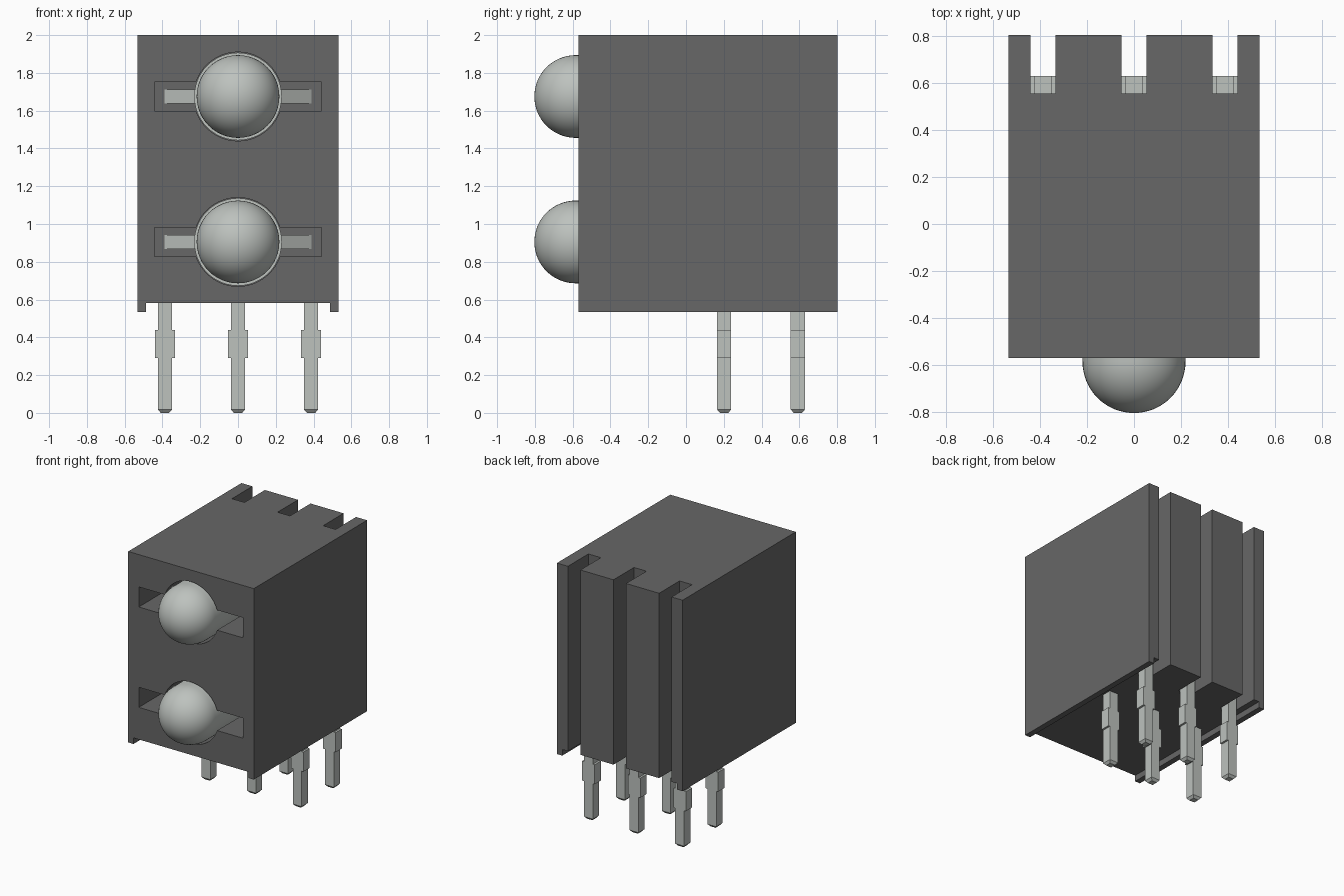
import bpy, bmesh, math
from mathutils import Vector

cube = bpy.data.objects.get("Cube")
if cube:
    bpy.data.objects.remove(cube, do_unlink=True)


def material(name, color):
    m = bpy.data.materials.new(name)
    m.use_nodes = True
    m.diffuse_color = color
    m.node_tree.nodes["Principled BSDF"].inputs["Base Color"].default_value = color
    return m


dark = material("dark grey plastic", (0.135, 0.135, 0.135, 1))
pale = material("pale grey", (0.51, 0.54, 0.515, 1))


def make(name, bm, mat):
    bmesh.ops.recalc_face_normals(bm, faces=bm.faces)
    mesh = bpy.data.meshes.new(name)
    bm.to_mesh(mesh)
    bm.free()
    mesh.materials.append(mat)
    obj = bpy.data.objects.new(name, mesh)
    bpy.context.collection.objects.link(obj)
    return obj


def prism(bm, outline, z0, z1):
    """Extrude an xy outline from z0 to z1."""
    face = bm.faces.new([bm.verts.new((x, y, z0)) for x, y in outline])
    top = bmesh.ops.extrude_face_region(bm, geom=[face])["geom"]
    bmesh.ops.translate(bm, vec=(0, 0, z1 - z0),
                        verts=[v for v in top if isinstance(v, bmesh.types.BMVert)])


def loft(bm, rings):
    """Join rings of points, capping both ends."""
    loops = [[bm.verts.new(p) for p in ring] for ring in rings]
    for a, b in zip(loops, loops[1:]):
        for i in range(len(a)):
            j = (i + 1) % len(a)
            bm.faces.new((a[i], a[j], b[j], b[i]))
    bm.faces.new(loops[0])
    bm.faces.new(loops[-1])


def rect(x0, x1, y0, y1):
    return [(x0, y0), (x1, y0), (x1, y1), (x0, y1)]


def activate(obj):
    bpy.ops.object.select_all(action='DESELECT')
    obj.select_set(True)
    bpy.context.view_layer.objects.active = obj


def cut(target, bm):
    cutter = make("cutter", bm, dark)
    cutter.hide_render = True
    mod = target.modifiers.new("cut", 'BOOLEAN')
    mod.operation = 'DIFFERENCE'
    mod.solver = 'EXACT'
    mod.object = cutter
    activate(target)
    bpy.ops.object.modifier_apply(modifier=mod.name)
    bpy.data.objects.remove(cutter, do_unlink=True)


W, FRONT, BACK = 0.533, -0.57, 0.803
SLOT_Y, PIN_X, HALF = 0.555, 0.387, 0.0375
LAMPS = {"upper": (1.675, 0.592), "lower": (0.905, 0.202)}   # height, pin row y

# Housing: outline with three full-height grooves in the back
outline = [(-W, FRONT), (W, FRONT), (W, BACK)]
for x in (PIN_X, 0, -PIN_X):
    a, b = x + 0.053, x - 0.053
    outline += [(a, BACK), (a, SLOT_Y), (b, SLOT_Y), (b, BACK)]
outline.append((-W, BACK))
bm = bmesh.new()
prism(bm, outline, 0.535, 2.0)
housing = make("housing", bm, dark)

# Underside channel, leaving a thin rail along each side
bm = bmesh.new()
prism(bm, rect(-0.488, 0.488, -1, 1), 0.4, 0.582)
cut(housing, bm)

# Front recesses: a wide slot and a round bore for each lamp
for z, _ in LAMPS.values():
    bm = bmesh.new()
    prism(bm, rect(-0.443, 0.443, -0.7, 0.14), z - 0.077, z + 0.077)
    cut(housing, bm)
    bm = bmesh.new()
    circle = [(0.235 * math.cos(t), z + 0.235 * math.sin(t))
              for t in (math.tau * i / 64 for i in range(64))]
    loft(bm, [[(x, y, h) for x, h in circle] for y in (-0.7, 0.145)])
    cut(housing, bm)


def lamp(name, z):
    """Domed bulb with a base flange, turned about the y axis."""
    r, steps, centre = 0.219, 16, -0.584
    profile = [(r * math.sin(t), centre - r * math.cos(t))
               for t in (0.5 * math.pi * i / steps for i in range(1, steps + 1))]
    profile += [(r, -0.1), (0.232, -0.1), (0.232, 0)]
    bm = bmesh.new()
    rings = [[(q * math.cos(math.tau * i / 48), y, z + q * math.sin(math.tau * i / 48))
              for i in range(48)] for q, y in profile]
    loft(bm, rings)
    # Close the dome tip with a fan
    bmesh.ops.poke(bm, faces=[f for f in bm.faces if len(f.verts) > 4 and f.calc_center_median().y < centre])
    for v in bm.verts:
        if v.co.y < centre and Vector((v.co.x, v.co.z - z)).length < 0.001:
            v.co.y = centre - r
    obj = make(name, bm, pale)
    activate(obj)
    bpy.ops.object.shade_smooth_by_angle(angle=math.radians(35))


def lead(name, x, y, z):
    """Vertical pin with a wide stop and tapered tip, bent forward to the lamp."""
    bm = bmesh.new()
    rings = [(0, 0.022, 0.022), (0.018, HALF, HALF), (0.29, HALF, HALF),
             (0.29, 0.053, HALF), (0.44, 0.053, HALF), (0.44, HALF, HALF),
             (z + HALF, HALF, HALF)]
    loft(bm, [[(px, py, h) for px, py in rect(x - a, x + a, y - b, y + b)]
              for h, a, b in rings])
    start = 0.3 * x
    path = [(start, -0.02), (x, 0.165), (x, y)]
    left = [(px - HALF, py) for px, py in path]
    right = [(px + HALF, py) for px, py in path]
    prism(bm, left + right[::-1], z - HALF, z + HALF)
    make(name, bm, pale)


for level, (z, y) in LAMPS.items():
    lamp(level + "_lamp", z)
    for side, x in (("right", -PIN_X), ("middle", 0), ("left", PIN_X)):
        lead(f"{level}_{side}_lead", x, y, z)
